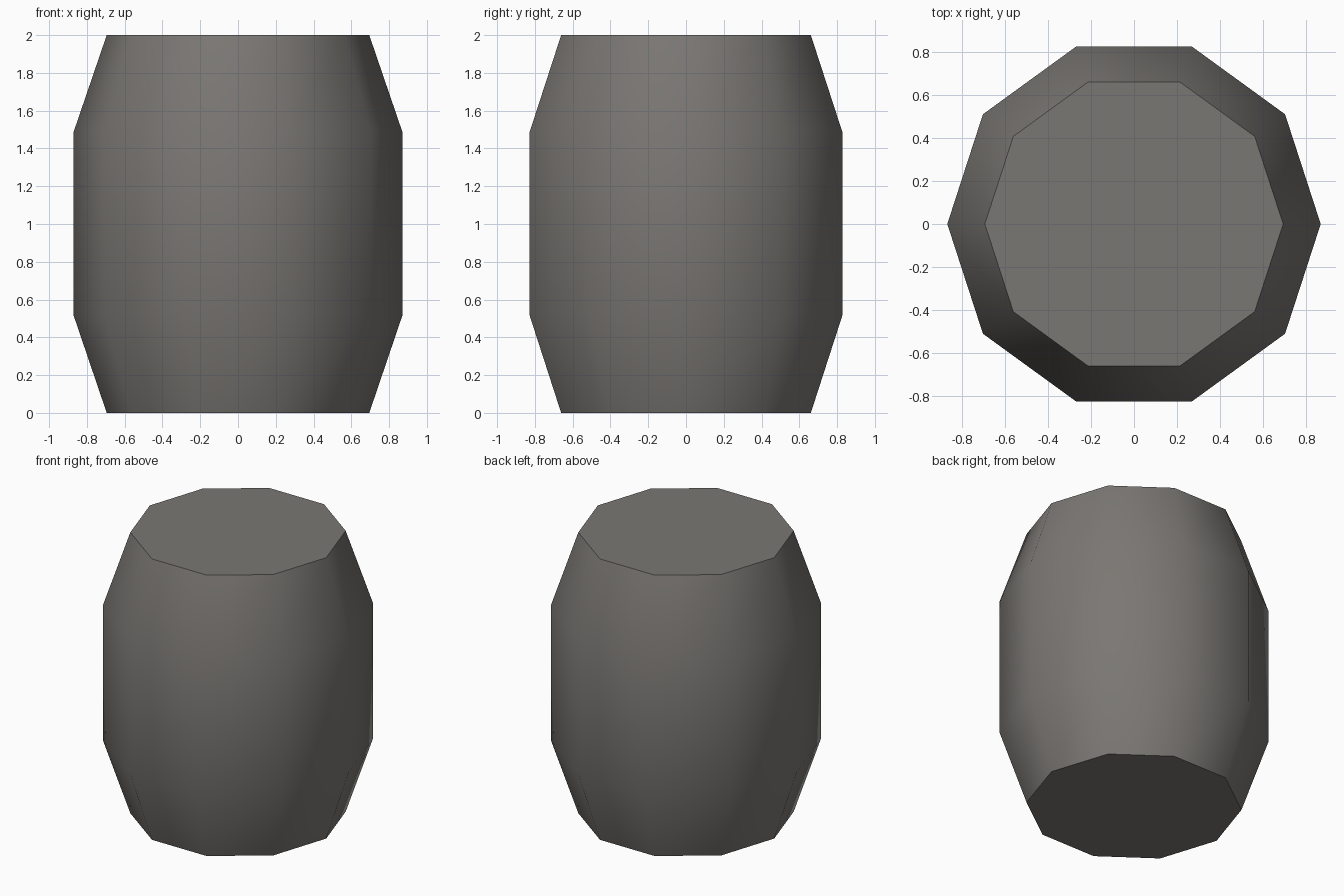
import bpy, bmesh, math

if "Cube" in bpy.data.objects:
    bpy.data.objects.remove(bpy.data.objects["Cube"])

SIDES = 10
# (height, radius) profile from bottom to top
PROFILE = [(0.0, 0.695), (0.515, 0.87), (1.488, 0.87), (2.0, 0.695)]

# single warm grey
grey = bpy.data.materials.new("warm grey")
grey.diffuse_color = (0.195, 0.185, 0.172, 1)
grey.use_nodes = True
grey.node_tree.nodes["Principled BSDF"].inputs["Base Color"].default_value = grey.diffuse_color

# barrel body: ten-sided rings joined by quads, with flat end caps
bm = bmesh.new()
rings = []
for z, r in PROFILE:
    angles = [2 * math.pi * i / SIDES for i in range(SIDES)]
    rings.append([bm.verts.new((r * math.cos(a), r * math.sin(a), z)) for a in angles])
for low, high in zip(rings, rings[1:]):
    for i in range(SIDES):
        j = (i + 1) % SIDES
        bm.faces.new((low[i], low[j], high[j], high[i])).smooth = True
caps = [bm.faces.new(rings[0][::-1]), bm.faces.new(rings[-1])]

# keep the rims of the caps sharp
for cap in caps:
    for edge in cap.edges:
        edge.smooth = False

mesh = bpy.data.meshes.new("barrel")
bm.to_mesh(mesh)
bm.free()
mesh.materials.append(grey)
barrel = bpy.data.objects.new("barrel", mesh)
bpy.context.collection.objects.link(barrel)
